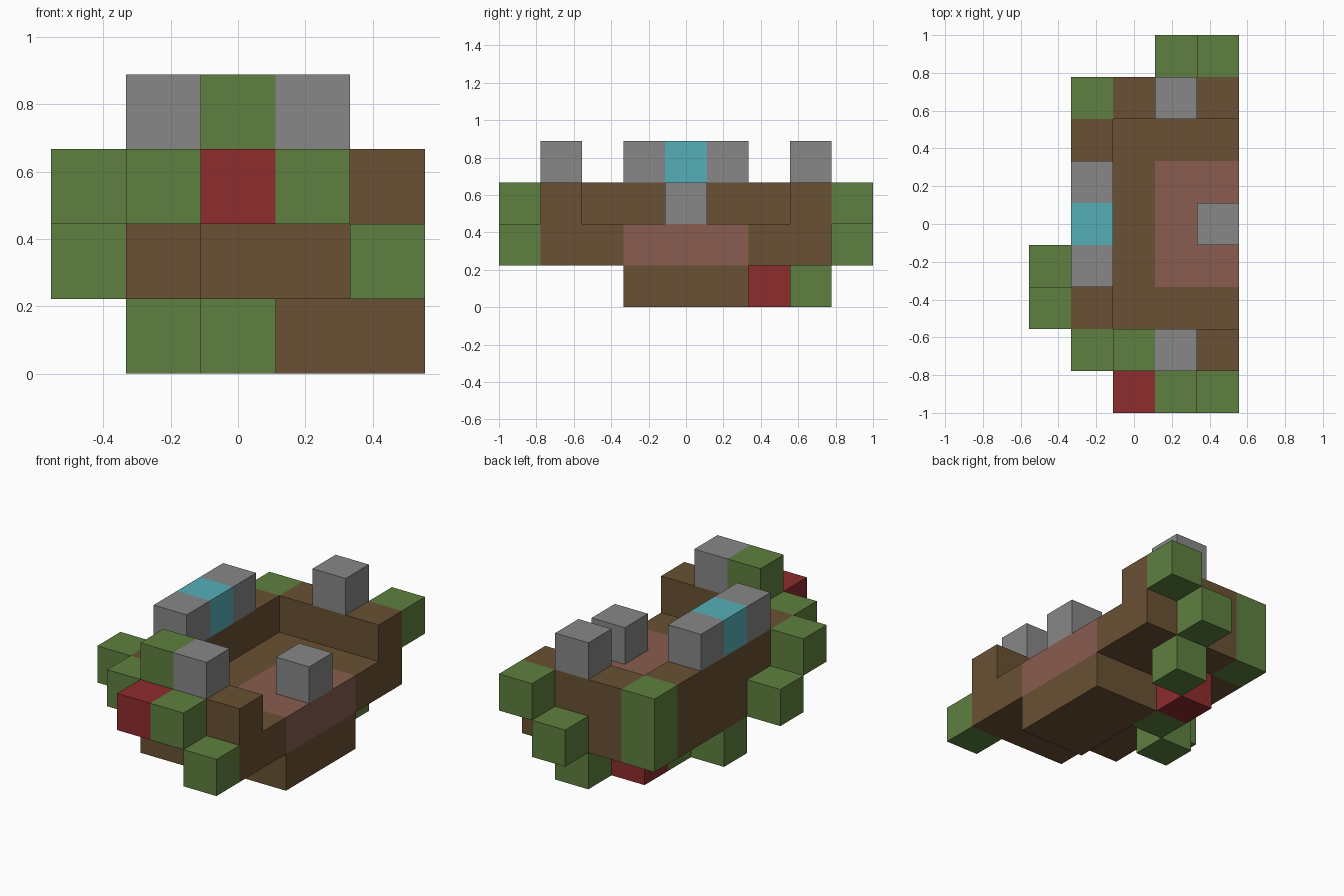
import bpy
import bmesh
from mathutils import Vector

if "Cube" in bpy.data.objects:
    bpy.data.objects.remove(bpy.data.objects["Cube"], do_unlink=True)

U = 2 / 9                              # edge of one block
ORIGIN = Vector((-2.5, -4.5, 0))       # grid corner, in blocks


def material(name, rgb):
    mat = bpy.data.materials.new(name)
    mat.use_nodes = True
    color = (*rgb, 1)
    mat.diffuse_color = color
    mat.node_tree.nodes["Principled BSDF"].inputs["Base Color"].default_value = color
    return mat


BROWN = material("wood_brown", (0.144, 0.082, 0.033))
GREEN = material("leaf_green", (0.112, 0.216, 0.05))
GREY = material("stone_grey", (0.242, 0.242, 0.242))
RED = material("berry_red", (0.27, 0.025, 0.027))
CYAN = material("glass_cyan", (0.093, 0.429, 0.474))
PINK = material("clay_pink", (0.246, 0.107, 0.08))


def block(name, mat, cell, size=(1, 1, 1)):
    """Box covering `size` grid cells, starting at `cell`."""
    size = Vector(size)
    center = ORIGIN + Vector(cell) + size / 2
    bm = bmesh.new()
    bmesh.ops.create_cube(bm, size=U)
    bmesh.ops.scale(bm, vec=size, verts=bm.verts)
    mesh = bpy.data.meshes.new(name)
    bm.to_mesh(mesh)
    bm.free()
    mesh.materials.append(mat)
    obj = bpy.data.objects.new(name, mesh)
    obj.location = center * U
    bpy.context.collection.objects.link(obj)
    return obj


# Hull: base, floor with clay panel, and walls around the open pit
block("base", BROWN, (3, 3, 0), (2, 3, 1))
block("floor_front", BROWN, (2, 2, 1), (3, 1, 1))
block("floor_back", BROWN, (2, 6, 1), (3, 1, 1))
block("floor_middle", BROWN, (2, 3, 1), (1, 3, 1))
block("clay_panel", PINK, (3, 3, 1), (2, 3, 1))
block("side_wall", BROWN, (1, 2, 1), (1, 5, 2))
block("front_wall", BROWN, (2, 1, 1), (3, 1, 2))
block("back_wall", BROWN, (2, 7, 1), (3, 1, 2))

# Stones on the walls and floor, with glass between the middle pair
for name, cell in {
    "front_stone": (3, 1, 3),
    "back_stone": (3, 7, 3),
    "floor_stone": (4, 4, 2),
    "side_stone_front": (1, 3, 3),
    "side_stone_back": (1, 5, 3),
}.items():
    block(name, GREY, cell)
block("glass_block", CYAN, (1, 4, 3))

# Leaves around the hull
block("back_corner_leaf", GREEN, (1, 7, 1), (1, 1, 2))
for name, cell in {
    "front_top_leaf": (2, 1, 3),
    "front_corner_leaf": (1, 1, 2),
    "front_upper_leaf": (3, 0, 2),
    "front_lower_leaf": (4, 0, 1),
    "back_upper_leaf": (4, 8, 2),
    "back_lower_leaf": (3, 8, 1),
    "side_upper_leaf": (0, 2, 2),
    "side_lower_leaf": (0, 3, 1),
    "under_side_leaf": (1, 4, 0),
    "under_middle_leaf": (2, 5, 0),
    "under_back_leaf": (3, 7, 0),
}.items():
    block(name, GREEN, cell)

# Berries
block("front_berry", RED, (2, 0, 2))
block("under_berry", RED, (2, 6, 0))
